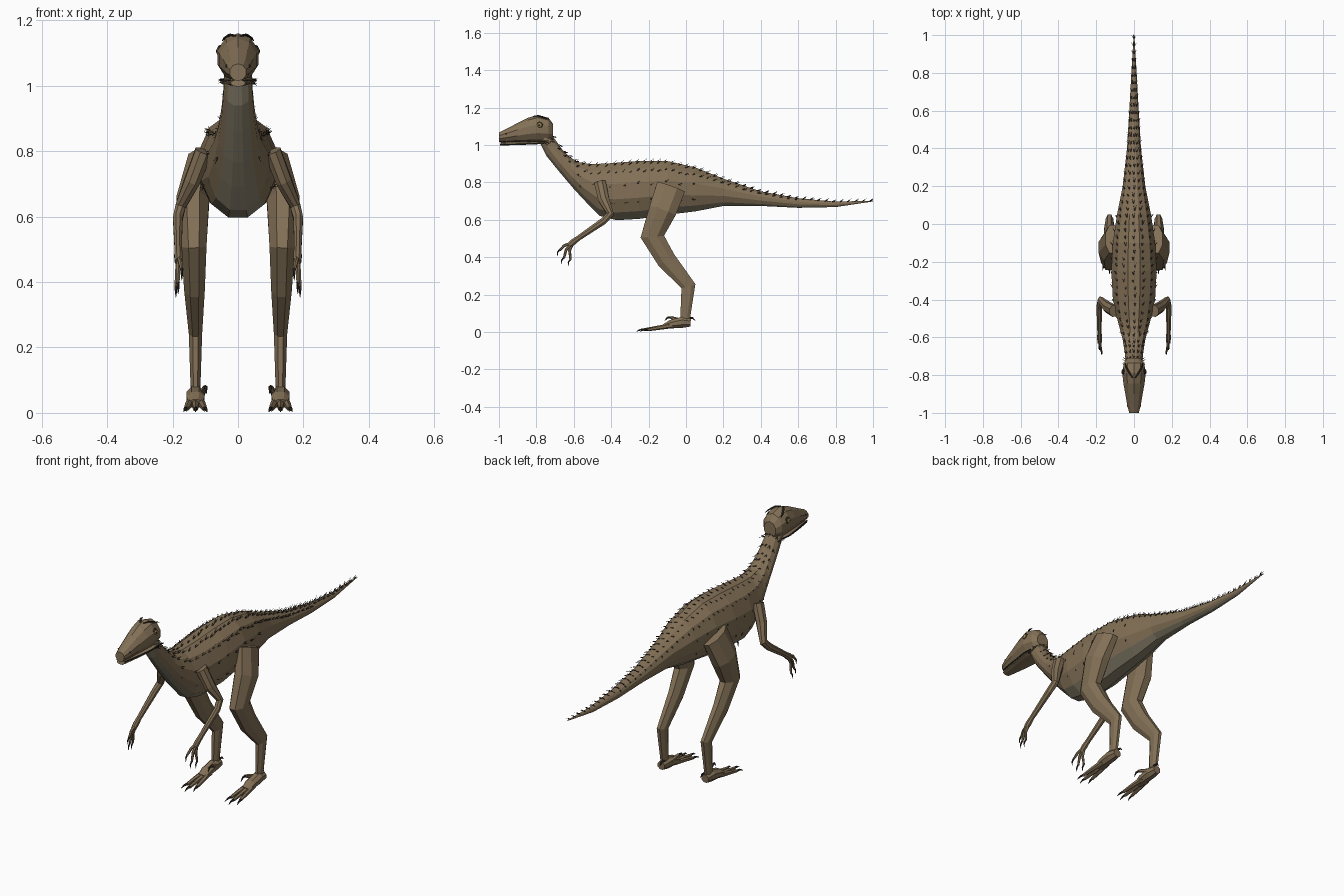
import bpy, bmesh, math, random
from mathutils import Vector

if "Cube" in bpy.data.objects:
    bpy.data.objects.remove(bpy.data.objects["Cube"])
random.seed(4)

def material(name, rgb):
    m = bpy.data.materials.new(name)
    m.diffuse_color = (*rgb, 1)
    m.use_nodes = True
    m.node_tree.nodes["Principled BSDF"].inputs["Base Color"].default_value = m.diffuse_color
    return m

HIDE = material("hide", (0.23, 0.165, 0.095))
BELLY = material("belly", (0.25, 0.22, 0.15))
DARK = material("dark_horn", (0.03, 0.024, 0.018))
EYE = material("eye", (0.35, 0.25, 0.06))
TOOTH = material("tooth", (0.5, 0.45, 0.33))

def add_loft(bm, rings, mat=0, low_mat=None):
    """Skin a list of rings; low_mat colours the three lowest strips."""
    vs = [[bm.verts.new(p) for p in r] for r in rings]
    n = len(rings[0])
    for a, b in zip(vs, vs[1:]):
        for i in range(n):
            f = bm.faces.new((a[i], a[(i + 1) % n], b[(i + 1) % n], b[i]))
            mid = math.degrees(2 * math.pi * (i + 1) / n)
            f.material_index = 1 if low_mat and 225 < mid < 315 else mat
    for r in (vs[0], vs[-1]):
        bm.faces.new(r).material_index = mat

def finish(name, bm, mats, mirror=False):
    bmesh.ops.recalc_face_normals(bm, faces=bm.faces)
    me = bpy.data.meshes.new(name)
    bm.to_mesh(me)
    bm.free()
    for m in mats:
        me.materials.append(m)
    ob = bpy.data.objects.new(name, me)
    bpy.context.collection.objects.link(ob)
    if mirror:
        ob.modifiers.new("Mirror", "MIRROR").use_mirror_merge = False
    return ob

def section_point(s, ang):
    ty, tz, by, bz, hw = s
    c = Vector((0, (ty + by) / 2, (tz + bz) / 2))
    up = Vector((0, (ty - by) / 2, (tz - bz) / 2))
    return c + Vector((hw * math.cos(ang), 0, 0)) + up * math.sin(ang)

def section_ring(s, n):
    k = 1 / math.cos(math.pi / n)
    c = section_point((*s[:4], 0), 0)
    return [c + (section_point(s, 2 * math.pi * (i + .5) / n) - c) * k for i in range(n)]

def add_tube(bm, pts, n=8, mat=0):
    """pts: (x, y, z, half width in x, half depth)."""
    P = [Vector(p[:3]) for p in pts]
    rings = []
    for i, p in enumerate(pts):
        a = (P[i] - P[i - 1]).normalized() if i else Vector()
        b = (P[i + 1] - P[i]).normalized() if i + 1 < len(P) else Vector()
        t = (a + b).normalized()
        side = (Vector((1, 0, 0)) - t * t.x).normalized()
        front = t.cross(side)
        rings.append([P[i] + side * p[3] * math.cos(q) + front * p[4] * math.sin(q)
                      for q in (2 * math.pi * (k + .5) / n for k in range(n))])
    add_loft(bm, rings, mat)

# Body, neck and tail: top y, top z, bottom y, bottom z, half width
BODY = [(1, .702, 1, .698, .002), (.8, .697, .8, .668, .014), (.6, .715, .6, .664, .025),
        (.4, .752, .4, .674, .037), (.2, .82, .2, .674, .06), (.05, .88, .05, .645, .09),
        (-.1, .914, -.1, .627, .112), (-.25, .914, -.25, .605, .12),
        (-.41, .902, -.37, .598, .112), (-.51, .897, -.46, .62, .092),
        (-.575, .908, -.53, .69, .074), (-.62, .935, -.6, .765, .06),
        (-.665, .98, -.68, .86, .05), (-.70, 1.03, -.745, .94, .044), (-.735, 1.07, -.78, 1.01, .042)]
bm = bmesh.new()
add_loft(bm, [section_ring(s, 12) for s in BODY], 0, True)
finish("body", bm, [HIDE, BELLY])

# Skull and lower jaw
SKULL = [(-.71, 1.11, -.71, 1.03, .034), (-.735, 1.142, -.735, 1.018, .054),
         (-.79, 1.157, -.79, 1.016, .062), (-.845, 1.142, -.845, 1.016, .056),
         (-.90, 1.115, -.90, 1.016, .046), (-.96, 1.085, -.96, 1.016, .036),
         (-1, 1.066, -1, 1.016, .025)]
bm = bmesh.new()
add_loft(bm, [section_ring(s, 10) for s in SKULL])
finish("skull", bm, [HIDE])
JAW = [(-.735, 1.03, -.735, 1.008, .046), (-.80, 1.026, -.80, 1.004, .052),
       (-.90, 1.02, -.90, 1.0, .038), (-.99, 1.018, -.995, .998, .022)]
bm = bmesh.new()
add_loft(bm, [section_ring(s, 10) for s in JAW])
finish("lower_jaw", bm, [HIDE])

# Mouth line and teeth
bm = bmesh.new()
add_tube(bm, [(.05, -.745, 1.02, .004, .004), (.053, -.80, 1.018, .004, .004),
              (.039, -.90, 1.016, .004, .004), (.024, -.99, 1.017, .004, .004)], 4)
for k in range(9):
    y = -.82 - .02 * k
    x = .05 - (k * .02) * .15
    add_tube(bm, [(x, y, 1.02, .003, .003), (x, y, 1.008, .0005, .0005)], 4, 1)
finish("mouth_and_teeth", bm, [DARK, TOOTH], True)

# Eyes, pupils, nostrils and brow crests
def ball(bm, loc, r, mat):
    g = bmesh.ops.create_icosphere(bm, subdivisions=2, radius=r)
    for v in g["verts"]:
        v.co = Vector((v.co.x * .6, v.co.y, v.co.z)) + Vector(loc)
        for f in v.link_faces:
            f.material_index = mat
bm = bmesh.new()
ball(bm, (.054, -.783, 1.106), .019, 0)
ball(bm, (.058, -.783, 1.106), .014, 1)
ball(bm, (.063, -.785, 1.106), .007, 0)
ball(bm, (.035, -.962, 1.06), .005, 0)
finish("eyes_and_nostrils", bm, [DARK, EYE], True)
bm = bmesh.new()
add_tube(bm, [(.008, -.815, 1.153, .004, .003), (.025, -.79, 1.156, .006, .004),
              (.04, -.76, 1.146, .005, .004), (.048, -.735, 1.138, .001, .001)], 5)
finish("brow_crests", bm, [DARK], True)

# Hind legs: thigh, shin and ankle
bm = bmesh.new()
add_tube(bm, [(.115, -.08, .775, .04, .085), (.138, -.125, .65, .054, .08),
              (.135, -.18, .51, .042, .068), (.133, -.105, .385, .034, .056),
              (.13, .013, .245, .022, .042), (.13, -.005, .07, .016, .028)], 8)
finish("hind_legs", bm, [HIDE], True)

# Feet: pad, three toes with claws, rear claw, raised claw
bm = bmesh.new()
add_tube(bm, [(.13, .025, .05, .022, .022), (.13, -.02, .052, .03, .032),
              (.13, -.08, .042, .03, .025), (.13, -.12, .028, .024, .014)], 8)
for dx, ty in ((-.028, -.205), (0, -.225), (.028, -.205)):
    x0, x1 = .13 + dx * .55, .13 + dx
    add_tube(bm, [(x0, -.07, .035, .012, .014), ((x0 + x1) / 2, -.14, .024, .011, .012),
                  (x1, ty, .012, .008, .008)], 6)
    add_tube(bm, [(x1, ty + .01, .014, .007, .007), (x1 + dx * .15, ty - .02, .012, .005, .005),
                  (x1 + dx * .3, ty - .04, .003, .001, .001)], 5, 1)
add_tube(bm, [(.11, -.03, .06, .01, .012), (.1, -.08, .078, .008, .008)], 6)
add_tube(bm, [(.1, -.075, .078, .007, .007), (.098, -.1, .077, .005, .005),
              (.097, -.115, .058, .001, .001)], 5, 1)
add_tube(bm, [(.122, .01, .075, .007, .007), (.12, .035, .075, .005, .005),
              (.12, .05, .06, .001, .001)], 5, 1)
finish("feet", bm, [HIDE, DARK], True)

# Arms with hands, three fingers and claws
bm = bmesh.new()
add_tube(bm, [(.105, -.46, .80, .028, .034), (.14, -.44, .71, .026, .032),
              (.176, -.405, .63, .017, .022), (.184, -.44, .594, .016, .02),
              (.183, -.575, .502, .012, .015), (.182, -.605, .48, .014, .018),
              (.182, -.625, .462, .012, .016)], 8)
for x, y, z in ((.172, -.675, .437), (.183, -.653, .395), (.19, -.617, .385)):
    my, mz = (-.612 + y) / 2 - .008, (.478 + z) / 2 + .004
    add_tube(bm, [(.182, -.605, .478, .008, .009), ((.182 + x) / 2, my, mz, .007, .008),
                  (x, y, z, .005, .006)], 6)
    add_tube(bm, [(x, y, z + .004, .005, .005), (x, y - .012, z - .012, .004, .004),
                  (x, y - .012, z - .032, .0008, .0008)], 5, 1)
finish("arms", bm, [HIDE, DARK], True)

# Quills: small backward-leaning pairs in rows over back, flanks, neck and tail
def quill(bm, base, tip, r=.0028):
    d = (tip - base).normalized()
    u = d.orthogonal().normalized()
    w = d.cross(u)
    ring = [bm.verts.new(base + r * (u * math.cos(q) + w * math.sin(q))) for q in (0, 2.1, 4.2)]
    t = bm.verts.new(tip)
    for i in range(3):
        bm.faces.new((ring[i], ring[(i + 1) % 3], t))
    bm.faces.new(ring)

bm = bmesh.new()
for i, (a, b) in enumerate(zip(BODY, BODY[1:])):
    length = math.hypot(a[0] - b[0], a[1] - b[1])
    steps = max(1, round(length / .042))
    for k in range(steps):
        t = (k + .5) / steps
        s = [p + (q - p) * t for p, q in zip(a, b)]
        back = Vector((0, a[0] - b[0], a[1] - b[1])).normalized()
        angles = [90, 66, 114, 40, 140] if 1 < i else [90, 60, 120]
        if 4 < i < 11 and k % 2 == 0:
            angles += [12, 168, -22, 202]
        for deg in angles:
            q = math.radians(deg + random.uniform(-3, 3))
            p = section_point(s, q)
            out = (p - section_point((*s[:4], 0), 0)).normalized()
            for side in (-.25, .25):
                d = back + out * .6 + out.cross(back) * side
                quill(bm, p - out * .003, p + d.normalized() * random.uniform(.022, .032))
for sx in (-1, 1):
    for k in range(5):
        p = Vector((sx * .045, -.715 - .012 * k, 1.018 - .003 * k))
        quill(bm, p, p + Vector((sx * .016, .012, random.uniform(-.012, .012))))
finish("quills", bm, [DARK])
